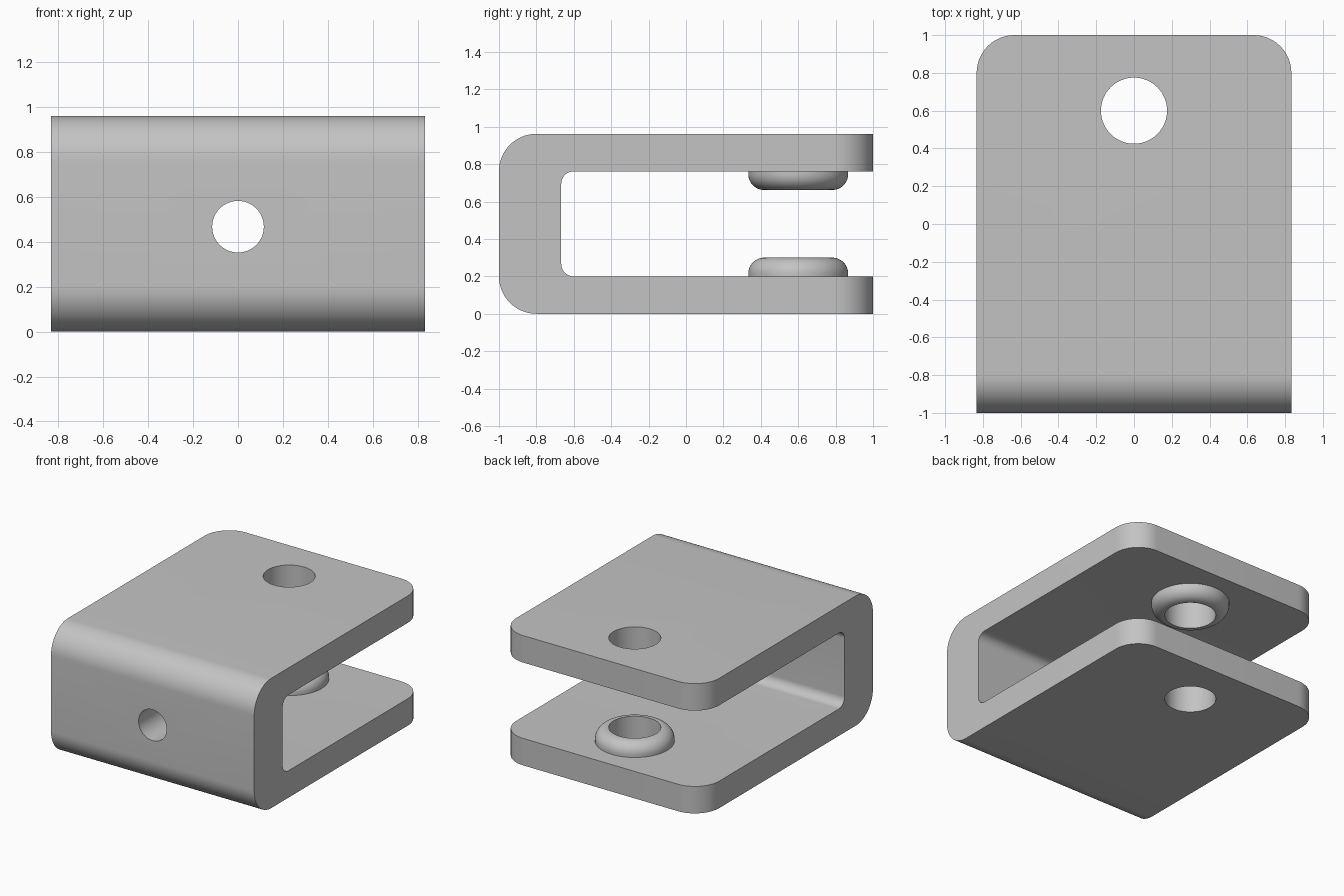
import bpy
import bmesh
from math import sin, cos, pi
from mathutils import Matrix, Vector

if "Cube" in bpy.data.objects:
    bpy.data.objects.remove(bpy.data.objects["Cube"])

HALF_W, HEIGHT, ARM = 0.833, 0.962, 0.2
WEB_INNER = -0.667
HOLE_Y, HOLE_R = 0.6, 0.175
BOSS_R, BOSS_H, BOSS_ROUND = 0.267, 0.1, 0.085

grey = bpy.data.materials.new("steel grey")
grey.use_nodes = True
grey.diffuse_color = (0.55, 0.55, 0.55, 1)
grey.node_tree.nodes["Principled BSDF"].inputs["Base Color"].default_value = (0.55, 0.55, 0.55, 1)


def make_object(name, bm):
    bmesh.ops.recalc_face_normals(bm, faces=bm.faces)
    mesh = bpy.data.meshes.new(name)
    bm.to_mesh(mesh)
    bm.free()
    mesh.materials.append(grey)
    obj = bpy.data.objects.new(name, mesh)
    bpy.context.collection.objects.link(obj)
    return obj


def activate(obj):
    bpy.ops.object.select_all(action='DESELECT')
    obj.select_set(True)
    bpy.context.view_layer.objects.active = obj


def smooth(obj):
    activate(obj)
    bpy.ops.object.shade_smooth_by_angle(angle=pi / 6)


def arc(cx, cy, r, start, end, steps=16):
    return [(cx + r * cos(start + (end - start) * i / steps),
             cy + r * sin(start + (end - start) * i / steps)) for i in range(steps + 1)]


def cut_hole(target, radius, centre, rotation):
    bm = bmesh.new()
    bmesh.ops.create_cone(bm, cap_ends=True, segments=64, radius1=radius, radius2=radius,
                          depth=2, matrix=Matrix.Translation(centre) @ rotation)
    cutter = make_object("hole_cutter", bm)
    cutter.hide_render = True
    mod = target.modifiers.new("hole", 'BOOLEAN')
    mod.operation, mod.solver, mod.object = 'DIFFERENCE', 'EXACT', cutter
    activate(target)
    bpy.ops.object.modifier_apply(modifier=mod.name)
    bpy.data.objects.remove(cutter)


# Clevis body: U-shaped side profile, extruded across the width
r_out, r_in = 0.2, 0.067
top_in = HEIGHT - ARM
profile = [(1, 0), (1, ARM)]
profile += arc(WEB_INNER + r_in, ARM + r_in, r_in, -pi / 2, -pi)
profile += arc(WEB_INNER + r_in, top_in - r_in, r_in, pi, pi / 2)
profile += [(1, top_in), (1, HEIGHT)]
profile += arc(-1 + r_out, HEIGHT - r_out, r_out, pi / 2, pi)
profile += arc(-1 + r_out, r_out, r_out, pi, 3 * pi / 2)

bm = bmesh.new()
side = bm.faces.new([bm.verts.new((-HALF_W, y, z)) for y, z in profile])
grown = bmesh.ops.extrude_face_region(bm, geom=[side])["geom"]
bmesh.ops.translate(bm, vec=(2 * HALF_W, 0, 0),
                    verts=[g for g in grown if isinstance(g, bmesh.types.BMVert)])

# Rounded free corners of both arms
corners = [e for e in bm.edges
           if all(v.co.y > 0.99 for v in e.verts)
           and abs(e.verts[0].co.x - e.verts[1].co.x) < 0.01]
bmesh.ops.bevel(bm, geom=corners, offset=0.2, offset_type='OFFSET',
                segments=16, profile=0.5, affect='EDGES')
body = make_object("clevis_body", bm)

# Pin hole through the arms, smaller hole through the web
cut_hole(body, HOLE_R, Vector((0, HOLE_Y, HEIGHT / 2)), Matrix.Identity(4))
cut_hole(body, 0.115, Vector((0, -1, 0.468)), Matrix.Rotation(pi / 2, 4, 'X'))
smooth(body)


# Rounded bosses around the pin hole on the inner arm faces
def boss(name, base_z, direction):
    section = [(HOLE_R, 0), (HOLE_R, BOSS_H)]
    section += arc(BOSS_R - BOSS_ROUND, BOSS_H - BOSS_ROUND, BOSS_ROUND, pi / 2, 0)
    section += [(BOSS_R, 0)]
    bm = bmesh.new()
    verts = [bm.verts.new((r, 0, h * direction)) for r, h in section]
    edges = [bm.edges.new(pair) for pair in zip(verts, verts[1:] + verts[:1])]
    bmesh.ops.spin(bm, geom=verts + edges, cent=(0, 0, 0), axis=(0, 0, 1),
                   angle=2 * pi, steps=64, use_duplicate=False)
    bmesh.ops.remove_doubles(bm, verts=bm.verts, dist=0.0001)
    bmesh.ops.translate(bm, verts=bm.verts, vec=(0, HOLE_Y, base_z))
    smooth(make_object(name, bm))


boss("lower_boss", ARM, 1)
boss("upper_boss", top_in, -1)
